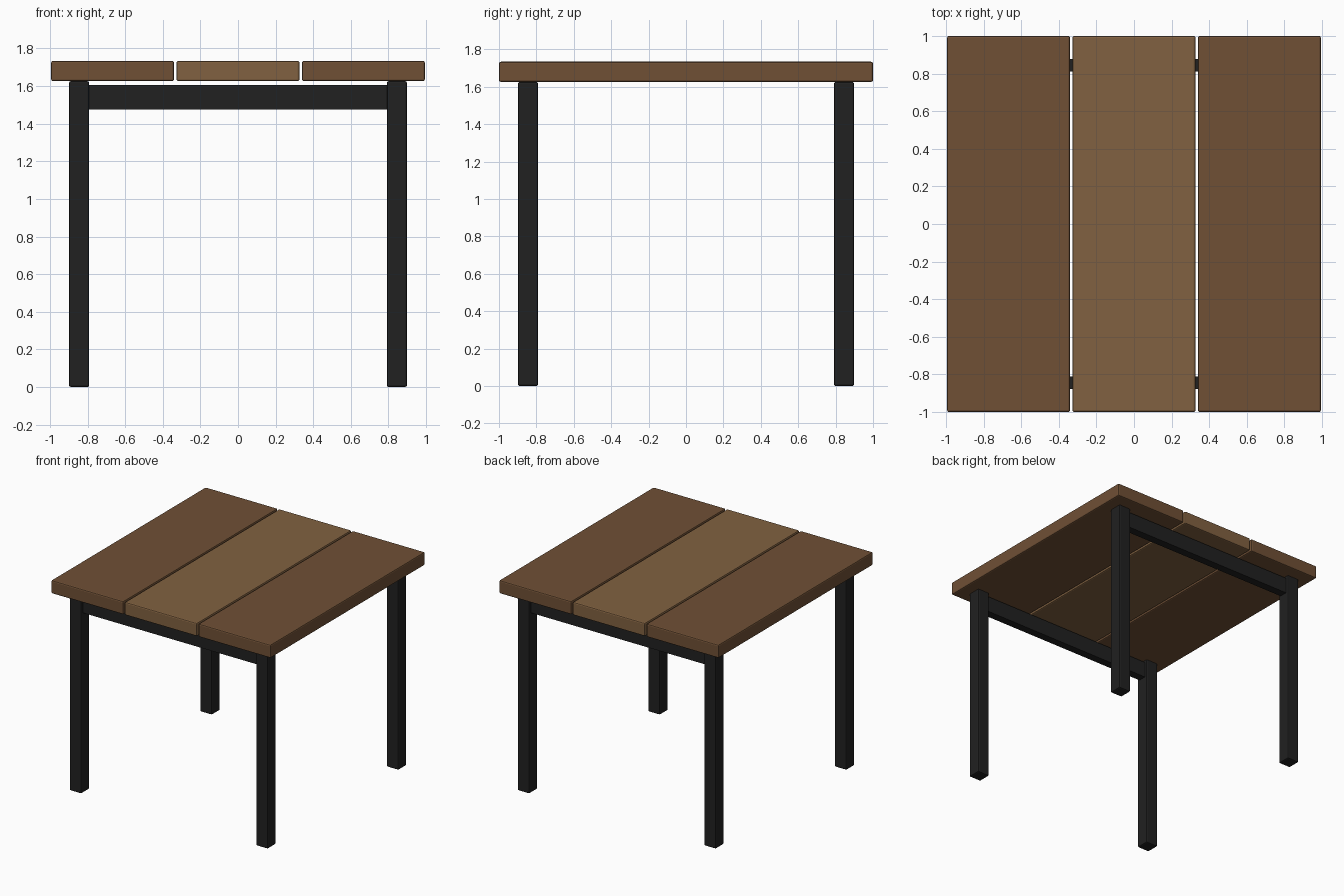
import bpy

if "Cube" in bpy.data.objects:
    bpy.data.objects.remove(bpy.data.objects["Cube"])


def material(name, rgb):
    m = bpy.data.materials.new(name)
    m.diffuse_color = (*rgb, 1)
    m.use_nodes = True
    m.node_tree.nodes["Principled BSDF"].inputs["Base Color"].default_value = m.diffuse_color
    return m


dark_wood = material("dark_wood", (0.16, 0.08, 0.036))
light_wood = material("light_wood", (0.22, 0.12, 0.052))
black_metal = material("black_metal", (0.015, 0.015, 0.015))


def box(name, lo, hi, mat, bevel=0.0):
    centre = [(a + b) / 2 for a, b in zip(lo, hi)]
    bpy.ops.mesh.primitive_cube_add(size=1, location=centre)
    ob = bpy.context.object
    ob.name = name
    ob.scale = [b - a for a, b in zip(lo, hi)]
    bpy.ops.object.transform_apply(location=False, rotation=False, scale=True)
    ob.data.materials.append(mat)
    if bevel:
        mod = ob.modifiers.new("rounded_edges", "BEVEL")
        mod.width = bevel
        mod.segments = 2
    return ob


# Table top: three planks with narrow gaps
for name, x, mat in (("left_plank", -0.667, dark_wood),
                     ("middle_plank", 0, light_wood),
                     ("right_plank", 0.667, dark_wood)):
    box(name, (x - 0.327, -1, 1.626), (x + 0.327, 1, 1.734), mat, 0.01)

# Four square legs and the front and back rails
for side, y in (("front", -0.845), ("back", 0.845)):
    for hand, x in (("left", -0.845), ("right", 0.845)):
        box(f"{side}_{hand}_leg", (x - 0.054, y - 0.054, 0),
            (x + 0.054, y + 0.054, 1.626), black_metal, 0.01)
    box(f"{side}_rail", (-0.8, y - 0.033, 1.475), (0.8, y + 0.033, 1.605), black_metal)
